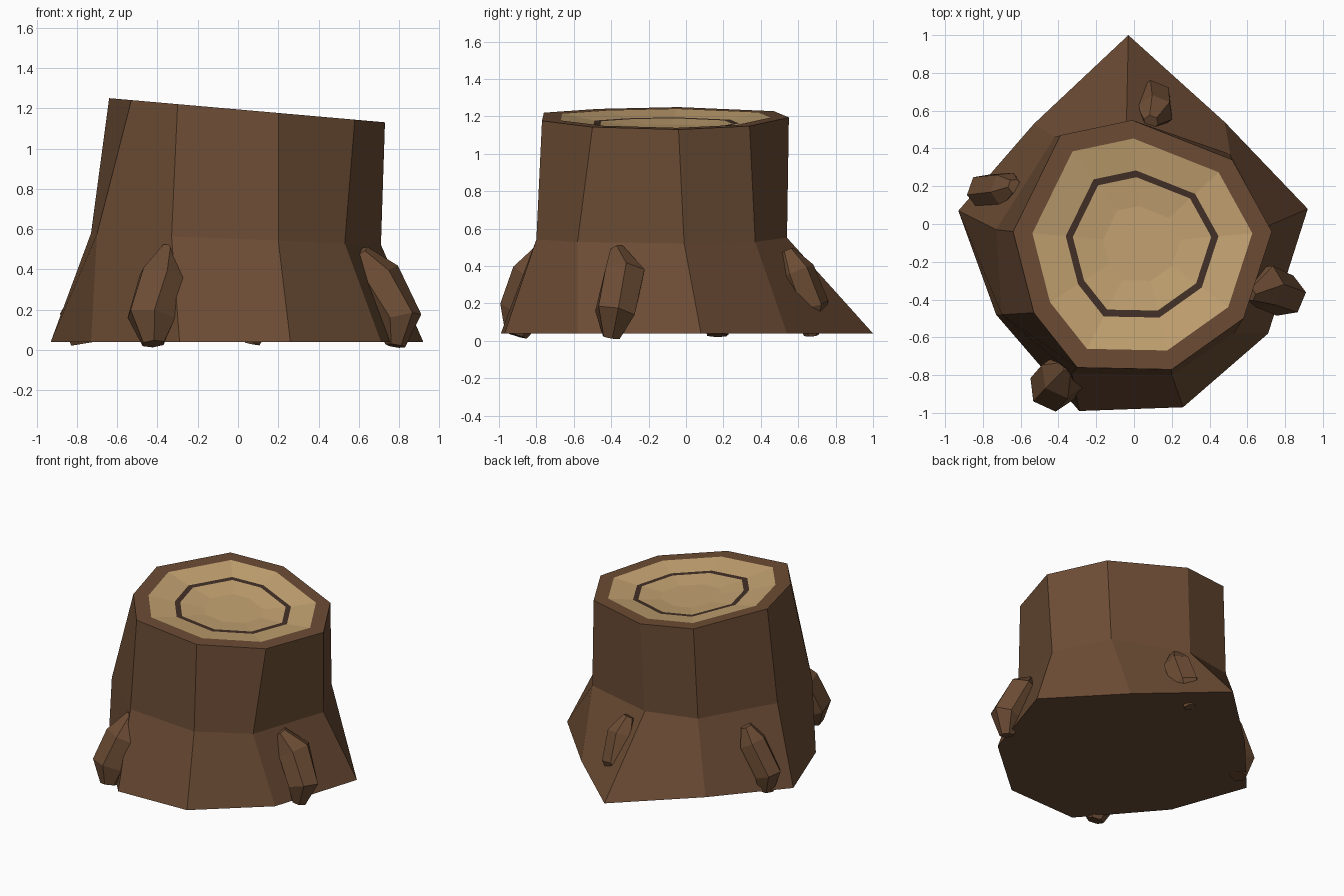
import bpy, bmesh, math
from mathutils import Vector

if "Cube" in bpy.data.objects:
    bpy.data.objects.remove(bpy.data.objects["Cube"])


def material(name, color):
    m = bpy.data.materials.new(name)
    m.diffuse_color = (*color, 1)
    m.use_nodes = True
    m.node_tree.nodes["Principled BSDF"].inputs["Base Color"].default_value = m.diffuse_color
    return m


BARK = material("bark", (0.150, 0.073, 0.035))
WOOD = material("cut_wood", (0.56, 0.37, 0.17))
DARK = material("growth_ring", (0.055, 0.03, 0.02))


def loft(name, rings, mats, band_mats=None):
    """Skin equal-sized closed rings in order and cap both ends."""
    bm = bmesh.new()
    loops = [[bm.verts.new(p) for p in r] for r in rings]
    n = len(loops[0])
    for k, (a, b) in enumerate(zip(loops, loops[1:])):
        for i in range(n):
            j = (i + 1) % n
            f = bm.faces.new((a[i], a[j], b[j], b[i]))
            f.material_index = band_mats[k] if band_mats else 0
    bm.faces.new(loops[0])
    cap = bm.faces.new(loops[-1])
    cap.material_index = band_mats[-1] if band_mats else 0
    bmesh.ops.recalc_face_normals(bm, faces=bm.faces)
    me = bpy.data.meshes.new(name)
    bm.to_mesh(me)
    bm.free()
    for m in mats:
        me.materials.append(m)
    ob = bpy.data.objects.new(name, me)
    bpy.context.collection.objects.link(ob)
    return ob


# Trunk outlines: flared foot, waist and slanted cut
foot = [(-.03, 1.0), (-.53, .53), (-.93, .07), (-.73, -.48), (-.29, -.99),
        (.26, -.97), (.71, -.58), (.92, .08), (.48, .54)]
waist = [(-.04, .54), (-.42, .46), (-.73, -.03), (-.70, -.48), (-.33, -.79),
         (.20, -.80), (.53, -.58), (.71, -.01), (.51, .37)]
rim = [(-.01, .55), (-.39, .47), (-.64, -.04), (-.53, -.47), (-.30, -.76),
       (.20, -.77), (.58, -.50), (.73, -.04), (.52, .34)]
CX, CY = .04, -.10


def cut_ring(scale, depth):
    """Rim outline shrunk toward the heart and sunk below the slanted cut."""
    pts = [(CX + (x - CX) * scale, CY + (y - CY) * scale) for x, y in rim]
    return [(x, y, 1.194 - .0876 * x - depth) for x, y in pts]


rings = [[(x, y, .04) for x, y in foot],
         [(x, y, .55 - .04 * x) for x, y in waist]]
# Cut face: bark rim, pale wood, dark growth ring, pale heart dished inward
rings += [cut_ring(s, d) for s, d in
          [(1, 0), (.85, 0), (.59, .03), (.535, .032), (.3, .05)]]
loft("stump_trunk", rings, [BARK, WOOD, DARK], [0, 0, 0, 1, 2, 1, 1])


# Knobbly side roots: six-sided tapered lofts
def root(name, path, turn):
    rs = []
    pts = [Vector(p[:3]) for p in path]
    for k, (c, p) in enumerate(zip(pts, path)):
        axis = (pts[min(k + 1, len(pts) - 1)] - pts[max(k - 1, 0)]).normalized()
        u = axis.cross(Vector((math.cos(turn), math.sin(turn), 0))).normalized()
        v = axis.cross(u)
        rs.append([c + p[3] * (math.cos(a) * u + math.sin(a) * v)
                   for a in (math.tau * i / 6 for i in range(6))])
    loft(name, rs, [BARK])


root("front_root", [(-.34, -.75, .51, .04), (-.37, -.80, .36, .13),
                    (-.43, -.87, .16, .13), (-.42, -.91, .03, .06)], -2.0)
root("right_root", [(.61, -.37, .49, .04), (.69, -.33, .36, .12),
                    (.80, -.38, .15, .115), (.78, -.40, .02, .05)], -.4)
root("left_root", [(-.63, .20, .47, .04), (-.67, .18, .36, .10),
                   (-.79, .17, .15, .10), (-.77, .17, .03, .06)], 2.8)
root("back_root", [(.09, .54, .48, .04), (.11, .59, .37, .10),
                   (.10, .66, .19, .105), (.07, .67, .03, .04)], 1.2)
